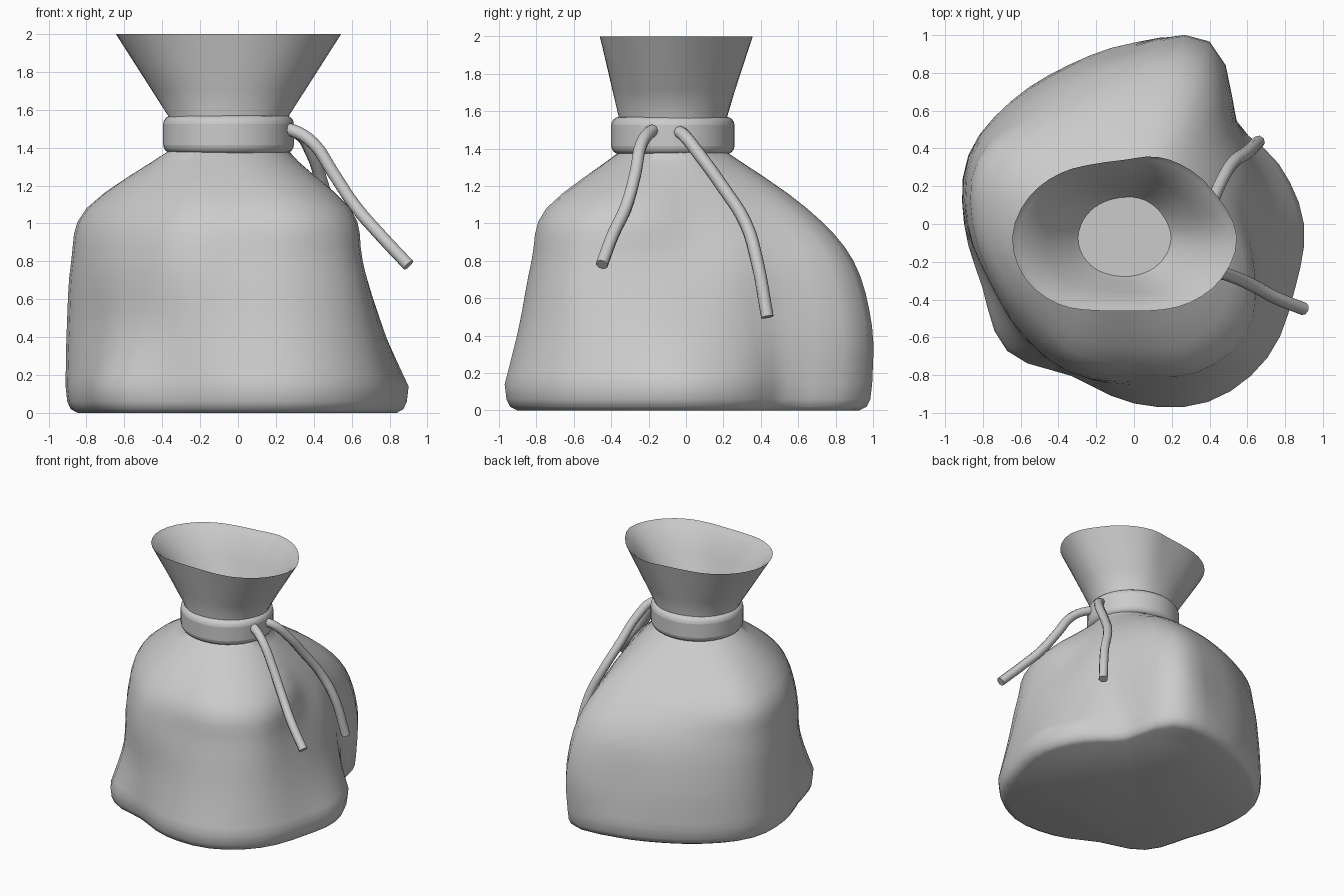
import bpy, bmesh, math
from mathutils import Vector

if "Cube" in bpy.data.objects:
    bpy.data.objects.remove(bpy.data.objects["Cube"])

N, SUB = 16, 3                      # measured directions, smoothing steps
NECK = (-0.05, -0.07)               # centre of the tied neck


def catmull(a, b, c, d, t):
    return 0.5 * (2*b + (c - a)*t + (2*a - 5*b + 4*c - d)*t*t + (3*b - a - 3*c + d)*t**3)


def ring(z, radii, centre=(0, 0), scale=1.0):
    """Closed smooth loop through radii measured every 22.5 degrees."""
    pts = []
    for i in range(N):
        for k in range(SUB):
            r = scale * catmull(radii[i-1], radii[i], radii[(i+1) % N], radii[(i+2) % N], k / SUB)
            a = 2 * math.pi * (i + k / SUB) / N
            pts.append(Vector((centre[0] + r*math.cos(a), centre[1] + r*math.sin(a), z)))
    return pts


def smooth(obj, angle):
    bpy.ops.object.select_all(action='DESELECT')
    obj.select_set(True)
    bpy.context.view_layer.objects.active = obj
    bpy.ops.object.shade_smooth_by_angle(angle=math.radians(angle))


# Radii of the sack cross-sections, counter-clockwise from +x
base = [.90, .83, .77, 1.03, .96, .91, .92, .95, .90, .87, .95, .87, .95, 1.02, 1.0, .92]
belly = [.75, .73, .76, 1.04, .93, .89, .90, .94, .89, .82, .85, .85, .88, .94, .93, .82]
mid = [.63, .65, .71, .93, .86, .82, .84, .91, .87, .82, .82, .85, .82, .87, .86, .71]
shoulder = [.52, .50, .55, .67, .64, .64, .70, .82, .79, .74, .72, .75, .73, .79, .76, .64]
mouth = [.595, .54, .50, .46, .41, .42, .48, .55, .595, .57, .50, .42, .39, .42, .49, .56]
neck = [.32, .32, .31, .30, .29, .29, .30, .31, .32, .32, .31, .30, .29, .29, .30, .31]

# Sack body: interpolate the key sections upward
keys = [ring(0.14, base), ring(0.45, belly), ring(0.80, mid),
        ring(1.08, shoulder), ring(1.38, neck, NECK)]
rings = [ring(0, base, scale=.93), ring(0.02, base, scale=.97), ring(0.06, base, scale=.99)]
for j in range(len(keys) - 1):
    prev, nxt = keys[max(j-1, 0)], keys[min(j+2, len(keys)-1)]
    for k in range(4):
        rings.append([catmull(a, b, c, d, k / 4)
                      for a, b, c, d in zip(prev, keys[j], keys[j+1], nxt)])
rings.append(keys[-1])

# Flared mouth, then the funnel inside it
low = ring(1.57, neck, NECK)
top = ring(2.0, mouth, NECK)
rings.append(low)
rings += [[a.lerp(b, t) for a, b in zip(low, top)] for t in (.33, .67, 1)]
rings.append(ring(1.97, mouth, NECK, .95))
pit = ring(1.47, [.17] * N, NECK)
inner = ring(1.95, mouth, NECK, .90)
rings += [[a.lerp(b, t) for a, b in zip(inner, pit)] for t in (0, .33, .67, 1)]
rings.append(ring(1.40, [.09] * N, NECK))

bm = bmesh.new()
loops = [[bm.verts.new(p) for p in r] for r in rings]
M = N * SUB
for a, b in zip(loops, loops[1:]):
    for i in range(M):
        n = (i + 1) % M
        bm.faces.new((a[i], a[n], b[n], b[i]))
bm.faces.new(loops[0][::-1])
tip = bm.verts.new((NECK[0], NECK[1], 1.38))
for i in range(M):
    bm.faces.new((loops[-1][i], loops[-1][(i+1) % M], tip))
bmesh.ops.recalc_face_normals(bm, faces=bm.faces)
mesh = bpy.data.meshes.new("sack")
bm.to_mesh(mesh)
bm.free()
sack = bpy.data.objects.new("sack", mesh)
bpy.context.collection.objects.link(sack)
smooth(sack, 50)

# Neck band
bpy.ops.mesh.primitive_cylinder_add(vertices=32, radius=1, depth=.2, location=(*NECK, 1.47))
band = bpy.context.object
band.name = "neck_band"
band.scale = (.345, .33, 1)
bpy.ops.object.transform_apply(location=False, rotation=False, scale=True)
bev = band.modifiers.new("rounding", 'BEVEL')
bev.width, bev.segments = .045, 4
bev.limit_method, bev.angle_limit = 'ANGLE', math.radians(40)
smooth(band, 40)


# Hanging cords
def cord(name, pts):
    cu = bpy.data.curves.new(name, 'CURVE')
    cu.dimensions = '3D'
    cu.bevel_depth, cu.bevel_resolution = .034, 2
    cu.use_fill_caps, cu.resolution_u = True, 4
    sp = cu.splines.new('BEZIER')
    sp.bezier_points.add(len(pts) - 1)
    for bp, p in zip(sp.bezier_points, pts):
        bp.co = p
        bp.handle_left_type = bp.handle_right_type = 'AUTO'
    ob = bpy.data.objects.new(name, cu)
    bpy.context.collection.objects.link(ob)
    bpy.ops.object.select_all(action='DESELECT')
    ob.select_set(True)
    bpy.context.view_layer.objects.active = ob
    bpy.ops.object.convert(target='MESH')
    smooth(bpy.context.object, 50)


cord("front_cord", [(.22, -.16, 1.50), (.29, -.19, 1.49), (.40, -.24, 1.42), (.50, -.27, 1.27),
                    (.62, -.32, 1.09), (.75, -.39, .94), (.90, -.45, .78)])
cord("back_cord", [(.23, -.05, 1.49), (.31, -.02, 1.48), (.39, .07, 1.37), (.45, .20, 1.19),
                   (.52, .32, 1.0), (.60, .38, .80), (.66, .435, .50)])
